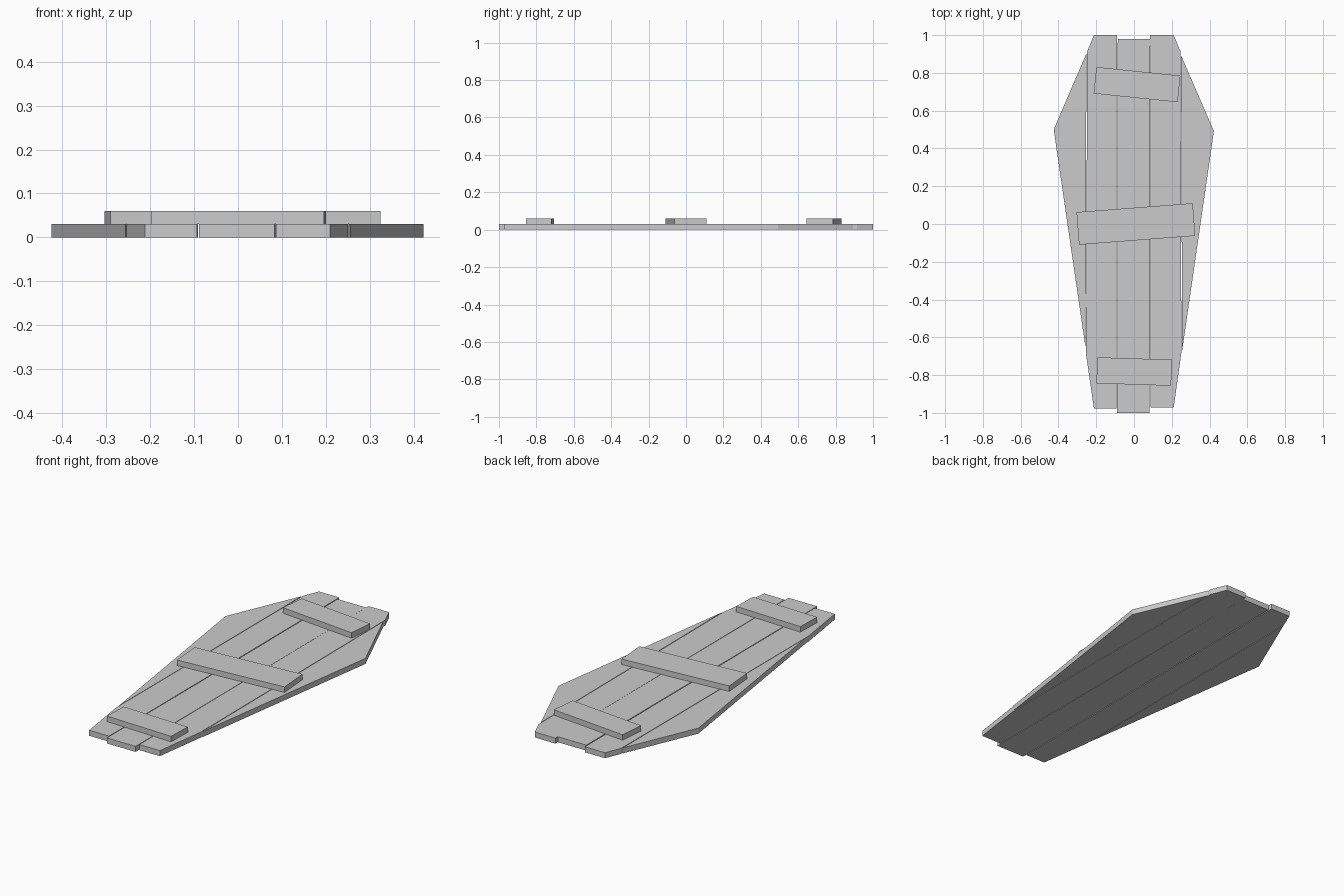
import bpy, bmesh
from math import radians, cos, sin

if "Cube" in bpy.data.objects:
    bpy.data.objects.remove(bpy.data.objects["Cube"])

THICK = 0.03


def board(name, outline, z):
    """Extrude a flat outline into a board of standard thickness."""
    bm = bmesh.new()
    face = bm.faces.new([bm.verts.new((x, y, z)) for x, y in outline])
    top = bmesh.ops.extrude_face_region(bm, geom=[face])
    verts = [v for v in top["geom"] if isinstance(v, bmesh.types.BMVert)]
    bmesh.ops.translate(bm, verts=verts, vec=(0, 0, THICK))
    bmesh.ops.recalc_face_normals(bm, faces=bm.faces)
    mesh = bpy.data.meshes.new(name)
    bm.to_mesh(mesh)
    bm.free()
    bpy.context.collection.objects.link(bpy.data.objects.new(name, mesh))


def batten(name, cx, cy, length, width, angle):
    """Slightly crooked cross board lying on the planks."""
    a = radians(angle)
    corners = []
    for sx, sy in ((-1, -1), (1, -1), (1, 1), (-1, 1)):
        u, v = sx * length / 2, sy * width / 2
        corners.append((cx + u * cos(a) - v * sin(a), cy + u * sin(a) + v * cos(a)))
    board(name, corners, THICK)


# Long planks, cut to a tapered six-sided outline
board("left_edge_plank", [(-0.256, -0.66), (-0.252, 0.903), (-0.425, 0.5)], 0)
board("left_plank", [(-0.212, -0.977), (-0.093, -0.977), (-0.091, 1.0),
                     (-0.212, 1.0), (-0.248, 0.913), (-0.254, -0.69)], 0)
board("middle_plank", [(-0.089, -1.0), (0.083, -1.0), (0.086, 0.98), (-0.086, 0.98)], 0)
board("right_plank", [(0.087, -0.972), (0.21, -0.972), (0.251, -0.68),
                      (0.246, 0.915), (0.21, 1.0), (0.086, 1.0)], 0)
board("right_edge_plank", [(0.255, -0.67), (0.423, 0.492), (0.249, 0.893)], 0)

# Cross battens
batten("head_batten", 0.016, 0.738, 0.447, 0.141, -5.9)
batten("centre_batten", 0.01, 0.0, 0.617, 0.173, 4.4)
batten("foot_batten", 0.001, -0.781, 0.395, 0.138, -1.8)
